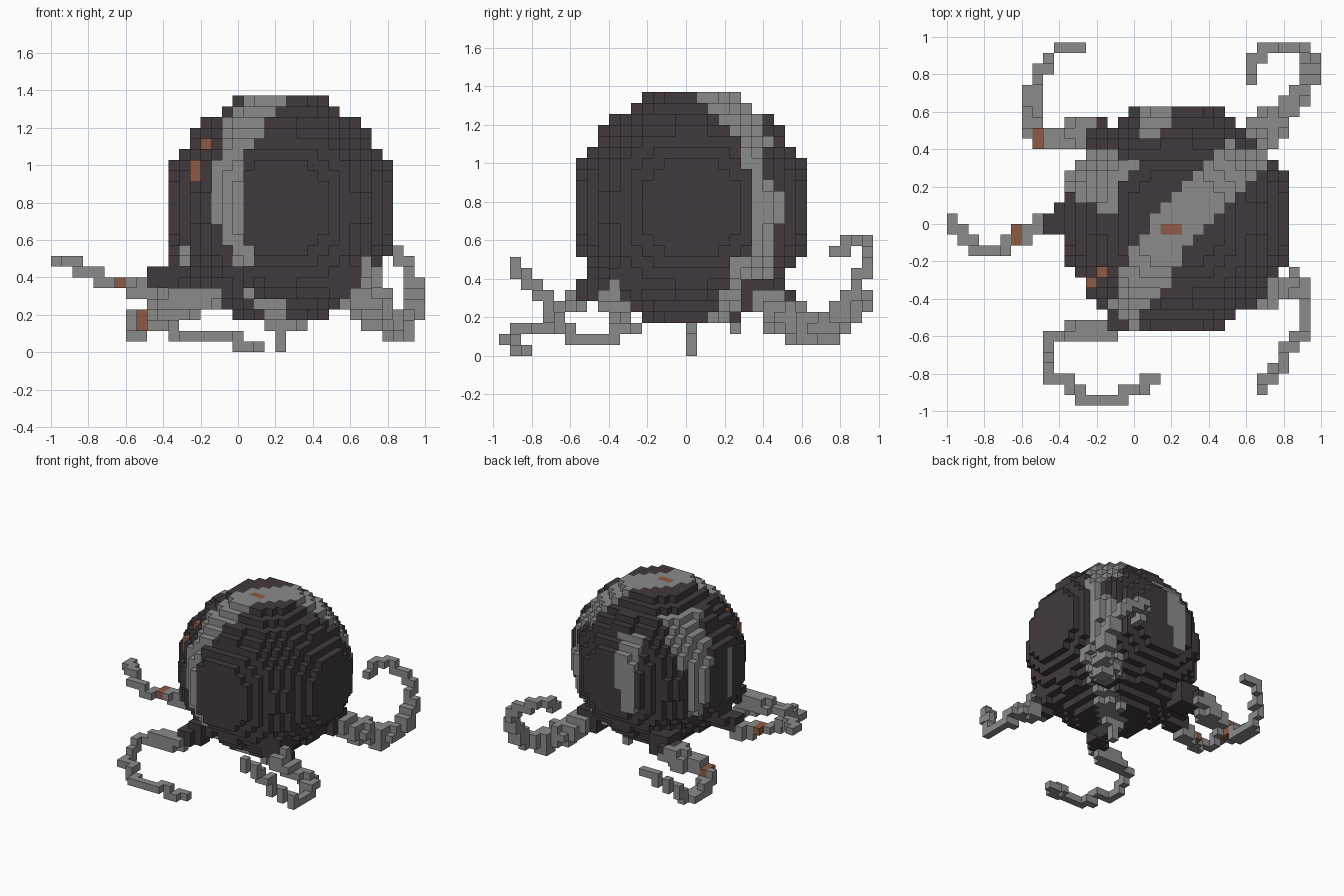
import bpy, bmesh, math
from itertools import product
from mathutils import Vector

if "Cube" in bpy.data.objects:
    bpy.data.objects.remove(bpy.data.objects["Cube"], do_unlink=True)

BLOCK = 2 / 35
ORIGIN = Vector((-1, -17 * BLOCK, 0))        # low corner of the block grid
BALL = Vector((21, 17, 13))                  # block at the middle of the body
CHARCOAL, ASH, RUST = range(3)


def material(name, red, green, blue):
    color = (red, green, blue, 1)
    result = bpy.data.materials.new(name)
    result.use_nodes = True
    result.diffuse_color = color
    shader = result.node_tree.nodes["Principled BSDF"]
    shader.inputs["Base Color"].default_value = color
    return result


materials = [material("charcoal", 0.053, 0.042, 0.051),
             material("ash_gray", 0.26, 0.26, 0.26),
             material("rust", 0.27, 0.105, 0.056)]

# Streaks down the body: heading, lowest layer, highest layer, half width, color
streaks = [
    (-144, 3, 4, 0.6, RUST), (-144, 6, 6, 0.6, RUST),
    # front streak, narrowing downward
    (-119, 6, 10, 2.1, ASH), (-119, -1, 5, 1.6, ASH),
    (-115, -5, -2, 1.1, ASH), (-115, -9, -6, 0.6, ASH),
    # back streak, widening toward the tentacle below it
    (42, 6, 10, 2.1, ASH), (37, 3, 5, 1.2, ASH), (44, -4, 2, 1.5, ASH),
    (40, -8, -5, 2.2, ASH), (40, -10, -9, 1.5, ASH),
    # blobs and drips
    (153, 3, 8, 2.7, ASH), (153, -4, 2, 1.4, ASH),
    (101, 0, 6, 1.7, ASH), (103, -3, -1, 0.7, ASH),
    (186, -3, 3, 0.9, ASH), (200, -5, -4, 0.9, ASH), (-93, -10, -9, 1.1, ASH),
]


def body_color(offset):
    if offset.z == 10 and offset.y == -1 and offset.x in (-1, 0):
        return RUST
    for heading, low, high, half, color in streaks:
        ahead = Vector((math.cos(math.radians(heading)),
                        math.sin(math.radians(heading)), 0))
        along = offset.dot(ahead)
        aside = abs(ahead.cross(offset).z)
        if low <= offset.z <= high and along > -0.5 and aside < half:
            return color
    return CHARCOAL


# Body: a ball stepped into blocks, with a broad flat on each side
body = {}
for step in product(range(-10, 11), repeat=3):
    offset = Vector(step)
    limit = 120.5 if max(map(abs, step)) == 10 else 116.5
    if offset.length_squared < limit:
        body[tuple(map(int, BALL + offset))] = body_color(offset)


def point_on(path, fraction):
    """Smooth position along the path, passing through every point."""
    last = len(path) - 1
    index = min(int(fraction * last), last - 1)
    t = fraction * last - index
    a, b = path[index], path[index + 1]
    before, after = path[max(index - 1, 0)], path[min(index + 2, last)]
    lean_a, lean_b = (b - before) / 2, (after - a) / 2
    ease = t * t * (3 - 2 * t)
    return (a.lerp(b, ease) + lean_a * t * (1 - t) ** 2
            - lean_b * t * t * (1 - t))


# Tentacle: blocks strung along a tapering path, dark near the body
def tentacle(*points, dark, taper, rust=None):
    path = [Vector(p) for p in points]
    cells = {}
    samples = 300
    for n in range(samples + 1):
        fraction = n / samples
        spot = point_on(path, fraction)
        radius = max(0.63, 1.75 - taper * fraction)
        base = Vector([math.floor(c + 0.5) for c in spot])
        for step in product((-1, 0, 1), repeat=3):
            block = base + Vector(step)
            key = tuple(map(int, block))
            near = block == base or (block - spot).length < radius
            if near and key not in body and block.z >= 0:
                cells.setdefault(key, CHARCOAL if fraction < dark else ASH)
    if rust:
        for key in cells:
            if (Vector(key) - Vector(rust)).length < 0.8:
                cells[key] = RUST
    return cells


parts = {"body": body}
parts["right_side_tentacle"] = tentacle(
    (13, 17, 8), (9, 16.5, 6), (6, 15.4, 5.8), (3, 14, 7), (0, 17, 8),
    dark=0.2, taper=2.1, rust=(6, 15.5, 6))
parts["back_right_tentacle"] = tentacle(
    (15, 24, 5), (12, 25, 4), (8, 24.6, 2.6), (7.5, 29, 1), (10, 33, 5),
    (12, 33, 5), dark=0.1, taper=1.7, rust=(8, 24.5, 2.5))
parts["front_right_tentacle"] = tentacle(
    (17, 10, 7), (15, 7, 5), (10, 6, 4), (9, 3, 2), (14, 0, 1), (19, 2, 0),
    dark=0.14, taper=2.4, rust=(15, 7, 5))
parts["front_left_tentacle"] = tentacle(
    (27, 11, 6), (29, 10, 4), (32, 11, 2), (33, 7, 1), (31, 4, 4), (29, 1, 8),
    dark=0.08, taper=2.1)
parts["back_left_tentacle"] = tentacle(
    (27, 23, 5), (30, 26, 3), (32, 28, 2), (33.5, 31, 4), (32.6, 32.8, 8),
    (29, 33, 10), (28, 30, 9), dark=0.04, taper=1.6)

# Stalk under the body, with a short bar at its top and a stud behind it
stalk = {(21, 17, layer): ASH for layer in range(3)}
for block in ((20, 17, 2), (22, 17, 2), (23, 21, 2)):
    stalk[block] = ASH
parts["stalk"] = stalk

occupied = set().union(*parts.values())
axes = [Vector((1, 0, 0)), Vector((0, 1, 0)), Vector((0, 0, 1))]


# Skin a set of blocks with outward squares, leaving out hidden ones
def build(name, cells):
    bm = bmesh.new()
    corners = {}

    def corner(place):
        key = tuple(round(c * 2) for c in place)
        if key not in corners:
            corners[key] = bm.verts.new(ORIGIN + place * BLOCK)
        return corners[key]

    half = Vector((0.5, 0.5, 0.5))
    for key, color in cells.items():
        for axis, sign in product(range(3), (-1, 1)):
            normal = axes[axis] * sign
            if tuple(map(int, Vector(key) + normal)) in occupied:
                continue
            across, up = axes[axis - 2] / 2, axes[axis - 1] * sign / 2
            middle = Vector(key) + half + normal / 2
            face = bm.faces.new([corner(middle - across - up),
                                 corner(middle + across - up),
                                 corner(middle + across + up),
                                 corner(middle - across + up)])
            face.material_index = color
    mesh = bpy.data.meshes.new(name)
    bm.to_mesh(mesh)
    bm.free()
    for item in materials:
        mesh.materials.append(item)
    bpy.context.scene.collection.objects.link(bpy.data.objects.new(name, mesh))


for part_name, part_cells in parts.items():
    build(part_name, part_cells)
